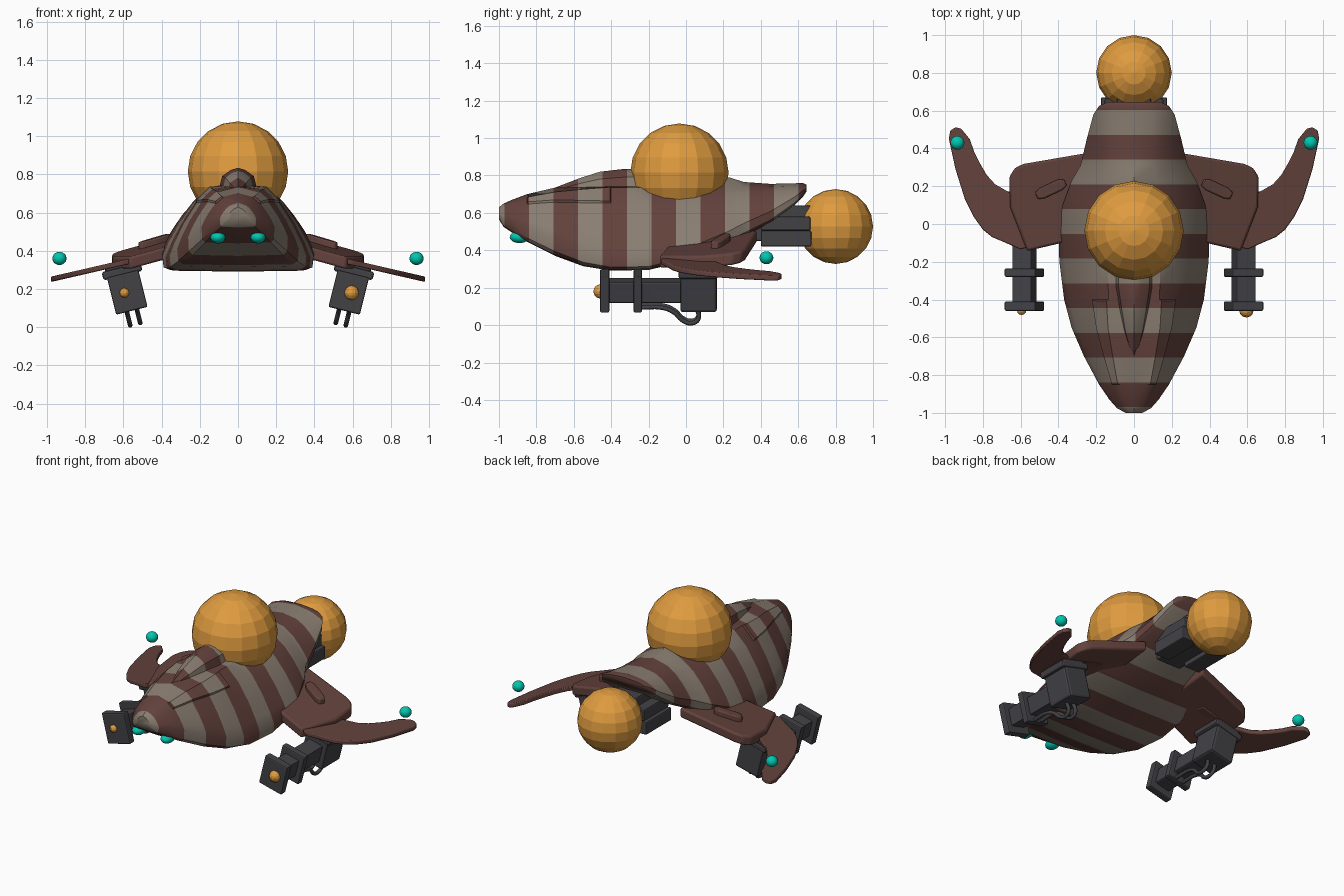
import bpy, bmesh, math
from mathutils import Matrix, Vector

if "Cube" in bpy.data.objects:
    bpy.data.objects.remove(bpy.data.objects["Cube"])


def material(name, rgb):
    m = bpy.data.materials.new(name)
    m.diffuse_color = (*rgb, 1)
    m.use_nodes = True
    m.node_tree.nodes["Principled BSDF"].inputs["Base Color"].default_value = m.diffuse_color
    return m


BROWN = material("brown", (0.125, 0.054, 0.045))
TAUPE = material("taupe", (0.25, 0.205, 0.165))
DARK = material("dark_metal", (0.055, 0.054, 0.062))
ORANGE = material("orange", (0.74, 0.33, 0.05))
TEAL = material("teal", (0.0, 0.57, 0.43))


def finish(bm, name, mats, smooth=None, bevel=0):
    bmesh.ops.recalc_face_normals(bm, faces=bm.faces)
    me = bpy.data.meshes.new(name)
    bm.to_mesh(me)
    bm.free()
    ob = bpy.data.objects.new(name, me)
    bpy.context.collection.objects.link(ob)
    for m in mats:
        me.materials.append(m)
    if bevel:
        mod = ob.modifiers.new("bevel", 'BEVEL')
        mod.width, mod.segments, mod.limit_method = bevel, 2, 'ANGLE'
    if smooth:
        bpy.ops.object.select_all(action='DESELECT')
        ob.select_set(True)
        bpy.context.view_layer.objects.active = ob
        bpy.ops.object.shade_smooth_by_angle(angle=math.radians(smooth))
    return ob


def loft(sections):
    """Skin half sections (y, [(x, z), ...]) mirrored in x."""
    bm = bmesh.new()
    rings = []
    for y, half in sections:
        ring = half + [(-x, z) for x, z in reversed(half) if x > 1e-5]
        rings.append([bm.verts.new((x, y, z)) for x, z in ring])
    n = len(rings[0])
    for a, b in zip(rings, rings[1:]):
        for i in range(n):
            j = (i + 1) % n
            bm.faces.new((a[i], a[j], b[j], b[i]))
    bm.faces.new(rings[0])
    bm.faces.new(rings[-1])
    bmesh.ops.recalc_face_normals(bm, faces=bm.faces)
    return bm


PERIOD, CENTRE = 0.262, -0.118


def stripe(bm):
    """Cut along the band borders and colour the bands."""
    for k in range(-8, 8):
        y = CENTRE + PERIOD * (k / 2 + 0.25)
        geom = bm.verts[:] + bm.edges[:] + bm.faces[:]
        bmesh.ops.bisect_plane(bm, geom=geom, plane_co=(0, y, 0), plane_no=(0, 1, 0))
    for f in bm.faces:
        y = f.calc_center_median().y
        f.material_index = 0 if math.cos(2 * math.pi * (y - CENTRE) / PERIOD) > 0 else 1


def hull_section(y, ztop, ws, zs, w, zb, k):
    zw = zb + k * (zs - zb)
    dx, dz = w - ws, zw - zs
    return y, [(0, ztop), (ws, zs), (ws + .36 * dx, zs + .22 * dz), (ws + .66 * dx, zs + .52 * dz),
               (ws + .88 * dx, zs + .8 * dz), (w, zw), (w * .985, zb + .2 * (zw - zb)),
               (w * .9, zb), (0, zb - .005)]


# striped hull: y, top, shoulder x, shoulder z, half width, bottom, waist height
bm = loft([hull_section(*s) for s in (
    (-1.0, .63, .02, .62, .045, .57, .4),
    (-.975, .65, .04, .635, .09, .53, .4),
    (-.93, .67, .055, .655, .13, .50, .4),
    (-.85, .70, .075, .68, .185, .45, .35),
    (-.70, .735, .10, .71, .265, .375, .28),
    (-.55, .745, .125, .725, .33, .32, .2),
    (-.40, .75, .135, .735, .37, .296, .15),
    (-.20, .76, .14, .735, .395, .30, .15),
    (-.05, .77, .14, .735, .40, .335, .15),
    (.10, .79, .13, .735, .378, .385, .18),
    (.23, .79, .12, .735, .33, .445, .2),
    (.31, .765, .10, .74, .283, .48, .25),
    (.45, .755, .10, .74, .25, .55, .3),
    (.58, .758, .10, .745, .215, .645, .4),
    (.625, .76, .09, .75, .185, .69, .5),
    (.645, .75, .08, .745, .14, .72, .5))])
# raised cheek panels
for s in (1, -1):
    panel = []
    for f in bm.faces:
        c = f.calc_center_median()
        xs = sorted(abs(v.co.x) for v in f.verts)
        if c.x * s > 0 and -.85 < c.y < -.4 and c.z > .64 and xs[0] > .05:
            panel.append(f)
    if panel:
        bmesh.ops.inset_region(bm, faces=panel, thickness=.008, depth=.01)
stripe(bm)
finish(bm, "hull", [BROWN, TAUPE], 32)

# striped canopy ridge
bm = loft([(y, [(0, z), (.35 * w, z - .012), (.75 * w, z - .3 * (z - .69)), (w, .69), (0, .67)])
           for y, w, z in ((-.70, .015, .735), (-.57, .06, .785), (-.46, .085, .82),
                           (-.33, .11, .835), (-.15, .11, .83), (.05, .10, .81), (.26, .06, .775))])
stripe(bm)
finish(bm, "canopy", [BROWN, TAUPE], 35)


def ball(name, pos, r, mat, seg=16, rings=10, scale=(1, 1, 1), smooth=None):
    bm = bmesh.new()
    bmesh.ops.create_uvsphere(bm, u_segments=seg, v_segments=rings, radius=r)
    bmesh.ops.transform(bm, matrix=Matrix.Translation(pos) @ Matrix.Diagonal((*scale, 1)), verts=bm.verts)
    finish(bm, name, [mat], smooth)


def box(name, lo, hi, mat, matrix=Matrix(), bevel=.008):
    lo, hi = Vector(lo), Vector(hi)
    bm = bmesh.new()
    bmesh.ops.create_cube(bm, size=1)
    m = matrix @ Matrix.Translation((lo + hi) / 2) @ Matrix.Diagonal((*(hi - lo), 1))
    bmesh.ops.transform(bm, matrix=m, verts=bm.verts)
    finish(bm, name, [mat], None, bevel)


def slab(name, outline, top, thick, s, bevel):
    """Plate following the height rule top(x, y)."""
    bm = bmesh.new()
    up = [bm.verts.new((s * x, y, top(x, y))) for x, y in outline]
    dn = [bm.verts.new((s * x, y, top(x, y) - thick)) for x, y in outline]
    bm.faces.new(up)
    bm.faces.new(dn)
    for i in range(len(up)):
        j = (i + 1) % len(up)
        bm.faces.new((up[i], up[j], dn[j], dn[i]))
    finish(bm, name, [BROWN], 30, bevel)


# domes
ball("top_dome", (0, -.035, .815), .263, ORANGE)
ball("rear_globe", (0, .80, .527), .20, ORANGE)

# engine block under the tail
box("engine_core", (-.09, .32, .45), (.09, .68, .64), DARK)

ROOT = [(.22, .38), (.27, .372), (.585, .318), (.63, .297), (.66, .25), (.656, .09),
        (.566, -.143), (.34, -.09), (.22, -.05)]
BLADE = [(.36, -.06), (.60, -.135), (.69, -.095), (.75, -.07), (.80, -.03), (.85, .04), (.895, .13),
         (.945, .29), (.98, .45), (.973, .495), (.945, .512), (.915, .505), (.87, .45), (.845, .38),
         (.815, .32), (.78, .26), (.735, .21), (.656, .165), (.40, .17)]


def root_top(x, y):
    return .41 - .25 * (x - .53) + .1 * (y - .18)


def blade_top(x, y):
    return .405 - .23 * (x - .37)


for s, side in ((1, "right"), (-1, "left")):
    # wings
    slab(side + "_wing_root", ROOT, root_top, .065, s, .012)
    slab(side + "_wing_blade", BLADE, blade_top, .028, s, .006)
    a = math.radians(-25)
    pod = []
    for i in range(12):
        t = 2 * math.pi * i / 12
        u = .085 * max(-1, min(1, 1.25 * math.cos(t)))
        v = .03 * max(-1, min(1, 1.25 * math.sin(t)))
        pod.append((.44 + u * math.cos(a) - v * math.sin(a), .185 + u * math.sin(a) + v * math.cos(a)))
    slab(side + "_wing_ridge", pod, lambda x, y: root_top(x, y) + .035, .06, s, .008)

    # lamps
    ball(side + "_tip_lamp", (s * .935, .43, .36), .037, TEAL, 16, 10, (1, 1, .93), 60)
    ball(side + "_nose_lamp", (s * .105, -.89, .47), .042, TEAL, 16, 10, (.95, 1.25, .75), 60)

    # engine side ducts
    box(side + "_lower_duct", sorted((s * .06, s * .175))[:1] + [.40, .42],
        sorted((s * .06, s * .175))[1:] + [.67, .505], DARK)
    box(side + "_upper_duct", sorted((s * .07, s * .155))[:1] + [.40, .505],
        sorted((s * .07, s * .155))[1:] + [.665, .58], DARK)

    # hanging guns, tilted with the wing
    m = Matrix.Translation((s * .58, 0, .183)) @ Matrix.Rotation(s * .245, 4, 'Y')
    box(side + "_gun_barrel", (-.053, -.43, -.055), (.053, 0, .06), DARK, m)
    box(side + "_gun_muzzle", (-.085, -.46, -.10), (.085, -.41, .10), DARK, m)
    box(side + "_gun_collar", (-.085, -.28, -.10), (.085, -.235, .10), DARK, m)
    box(side + "_gun_body", (-.085, -.03, -.10), (.085, .165, .16), DARK, m, .015)
    box(side + "_gun_mount", (-.105, -.04, .09), (.105, .172, .135), DARK, m, .012)
    ball(side + "_gun_light", (s * .595, -.457, .18), .038 if s > 0 else .025, ORANGE, 12, 8)

    # twin cables
    for k, dx in enumerate((-.027, .027)):
        cu = bpy.data.curves.new("cable", 'CURVE')
        cu.dimensions, cu.bevel_depth, cu.bevel_resolution, cu.resolution_u = '3D', .012, 2, 6
        path = [(-.25, -.085), (-.12, -.088), (-.06, -.115), (-.02, -.155), (.03, -.172), (.065, -.15), (.06, -.09)]
        sp = cu.splines.new('BEZIER')
        sp.bezier_points.add(len(path) - 1)
        for p, (y, z) in zip(sp.bezier_points, path):
            p.co = (dx, y, z)
            p.handle_left_type = p.handle_right_type = 'AUTO'
        cu.materials.append(DARK)
        ob = bpy.data.objects.new(f"{side}_cable_{k + 1}", cu)
        ob.matrix_world = m
        bpy.context.collection.objects.link(ob)
